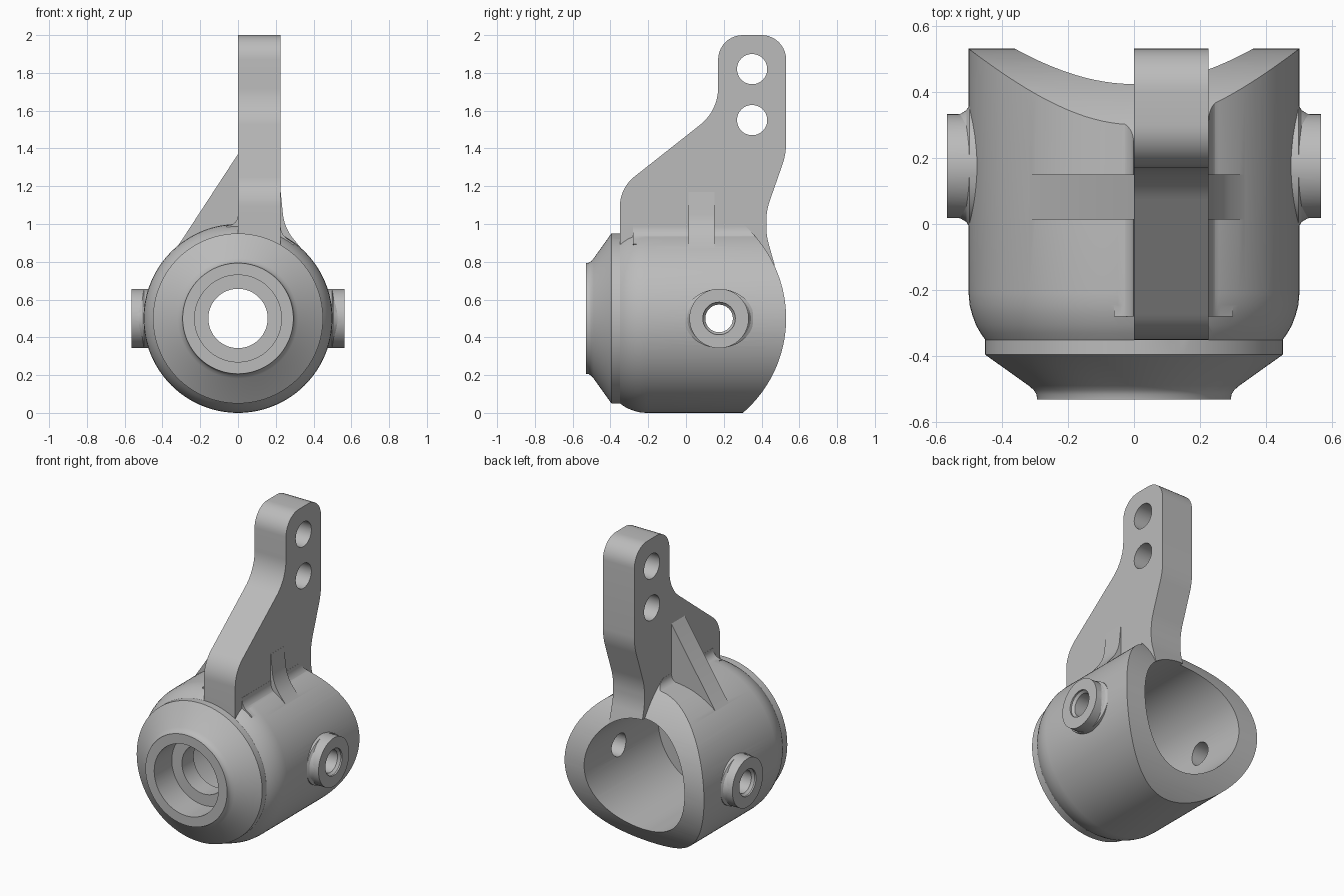
import bpy, bmesh, math
from mathutils import Vector

if "Cube" in bpy.data.objects:
    bpy.data.objects.remove(bpy.data.objects["Cube"])

grey = bpy.data.materials.new("plain grey")
grey.use_nodes = True
grey.diffuse_color = (0.5, 0.5, 0.5, 1)
grey.node_tree.nodes["Principled BSDF"].inputs["Base Color"].default_value = (0.5, 0.5, 0.5, 1)


def finish(name, bm):
    bmesh.ops.remove_doubles(bm, verts=bm.verts, dist=0.0001)
    bmesh.ops.recalc_face_normals(bm, faces=bm.faces)
    mesh = bpy.data.meshes.new(name)
    bm.to_mesh(mesh)
    bm.free()
    mesh.materials.append(grey)
    obj = bpy.data.objects.new(name, mesh)
    bpy.context.collection.objects.link(obj)
    return obj


def lathe(name, profile, axis, centre=(0, 0, 0.5), steps=96, scale=(1, 1, 1)):
    """Spin (radius, distance) points around the x or y axis through centre."""
    bm = bmesh.new()
    make = (lambda r, d: (d, 0, r)) if axis == "X" else (lambda r, d: (0, d, r))
    verts = [bm.verts.new(make(r, d)) for r, d in profile]
    edges = [bm.edges.new(pair) for pair in zip(verts, verts[1:])]
    bmesh.ops.spin(bm, geom=verts + edges, cent=(0, 0, 0), steps=steps, angle=math.tau,
                   axis=(1, 0, 0) if axis == "X" else (0, 1, 0))
    bmesh.ops.scale(bm, vec=scale, verts=bm.verts)
    bmesh.ops.translate(bm, vec=centre, verts=bm.verts)
    return finish(name, bm)


def rounded(corners, steps=10):
    """Turn (u, v, radius) corners into an outline with tangent arcs."""
    out = []
    for i, corner in enumerate(corners):
        p = Vector(corner[:2])
        if len(corner) < 3:
            out.append(p)
            continue
        a = (Vector(corners[i - 1][:2]) - p).normalized()
        b = (Vector(corners[(i + 1) % len(corners)][:2]) - p).normalized()
        half = a.angle(b) / 2
        mid = p + (a + b).normalized() * corner[2] / math.sin(half)
        reach = corner[2] / math.tan(half)
        start, end = p + a * reach - mid, p + b * reach - mid
        sweep = math.pi - 2 * half
        for k in range(steps + 1):
            t = k / steps
            out.append(mid + (start * math.sin((1 - t) * sweep) + end * math.sin(t * sweep)) / math.sin(sweep))
    return out


def prism(name, corners, low, high, axis):
    """Extrude an outline from low to high along x or y."""
    bm = bmesh.new()
    place = (lambda p: (low, p.x, p.y)) if axis == "X" else (lambda p: (p.x, low, p.y))
    face = bm.faces.new([bm.verts.new(place(p)) for p in rounded(corners)])
    top = bmesh.ops.extrude_face_region(bm, geom=[face])["geom"]
    move = Vector((high - low, 0, 0) if axis == "X" else (0, high - low, 0))
    bmesh.ops.translate(bm, vec=move, verts=[g for g in top if isinstance(g, bmesh.types.BMVert)])
    return finish(name, bm)


def combine(target, tool, operation):
    mod = target.modifiers.new(operation, "BOOLEAN")
    mod.operation, mod.solver, mod.object = operation, "EXACT", tool
    bpy.context.view_layer.objects.active = target
    bpy.ops.object.modifier_apply(modifier=mod.name)
    bpy.data.objects.remove(tool)


# Round housing with a shoulder and a tapered nose
housing = lathe("steering_knuckle", [
    (0, -0.53), (0.293, -0.53), (0.295, -0.515), (0.303, -0.502), (0.318, -0.489),
    (0.45, -0.395), (0.45, -0.35), (0.464, -0.33), (0.478, -0.305), (0.489, -0.275),
    (0.497, -0.245), (0.5, -0.21), (0.5, 0.7), (0, 0.7)], "Y", steps=128)

# Soft joints between housing and lever
combine(housing, prism("right_joint", [
    (0.05, 0.9), (0.05, 1.05), (-0.001, 1.05), (-0.001, 0.995, 0.05), (-0.06, 0.993), (-0.06, 0.93)],
    -0.28, 0.6, "Y"), "UNION")
combine(housing, prism("left_joint", [
    (0.16, 0.88), (0.16, 1.0), (0.226, 1.0), (0.226, 0.945, 0.08), (0.3, 0.895), (0.27, 0.87)],
    -0.28, 0.6, "Y"), "UNION")

# Rear end trimmed to a curved sweep
combine(housing, lathe("rear_trim", [(0, -2), (0.66, -2), (0.66, 2), (0, 2)], "X",
                       (0, -0.13, 0.5), 160), "INTERSECT")

# Upright lever
combine(housing, prism("lever", [
    (-0.35, 0.75), (-0.35, 1.19, 0.2), (0.17, 1.6, 0.25), (0.17, 2, 0.13), (0.53, 2, 0.13),
    (0.53, 1.37, 0.35), (0.425, 1.07, 0.35), (0.425, 0.94, 0.35), (0.47, 0.78), (0.46, 0.75)],
    0, 0.225, "X"), "UNION")

# Bracing ribs on both sides of the lever
combine(housing, prism("right_rib", [
    (0.1, 0.8), (0.1, 1.37), (0, 1.37), (-0.34, 0.85), (-0.25, 0.8)], 0.013, 0.15, "Y"), "UNION")
combine(housing, prism("left_rib", [
    (0.1, 0.8), (0.1, 1.17), (0.226, 1.17), (0.245, 0.98, 0.25), (0.36, 0.84), (0.3, 0.8)],
    0.013, 0.15, "Y"), "UNION")

# Pivot bosses with flared feet
for side in (-1, 1):
    spot = (0, 0.175, 0.5)
    combine(housing, lathe("pivot_boss", [
        (0, 0.42 * side), (0.157, 0.42 * side), (0.157, 0.565 * side), (0, 0.565 * side)],
        "X", spot, 64), "UNION")
    combine(housing, lathe("boss_foot", [
        (0, 0.43 * side), (0.156, 0.43 * side), (0.156, 0.498 * side), (0.143, 0.507 * side),
        (0.134, 0.525 * side), (0.132, 0.54 * side), (0, 0.54 * side)],
        "X", spot, 64, (1, 1.18, 1)), "UNION")

# Stepped main bore
combine(housing, lathe("main_bore", [
    (0, -0.7), (0.23, -0.7), (0.23, -0.35), (0.157, -0.35), (0.157, -0.23),
    (0.36, -0.23), (0.36, 0.8), (0, 0.8)], "Y"), "DIFFERENCE")

# Pivot holes with chamfered mouths
for side in (-1, 1):
    combine(housing, lathe("pivot_hole", [
        (0, 0.2 * side), (0.073, 0.2 * side), (0.073, 0.54 * side), (0.086, 0.555 * side),
        (0.086, 0.7 * side), (0, 0.7 * side)], "X", (0, 0.175, 0.5), 48), "DIFFERENCE")

# Link holes in the lever
for height in (1.55, 1.82):
    combine(housing, lathe("link_hole", [(0, -0.5), (0.08, -0.5), (0.08, 0.5), (0, 0.5)],
                           "X", (0, 0.35, height), 48), "DIFFERENCE")

bpy.ops.object.select_all(action="DESELECT")
housing.select_set(True)
bpy.context.view_layer.objects.active = housing
bpy.ops.object.shade_smooth_by_angle(angle=math.radians(25))
